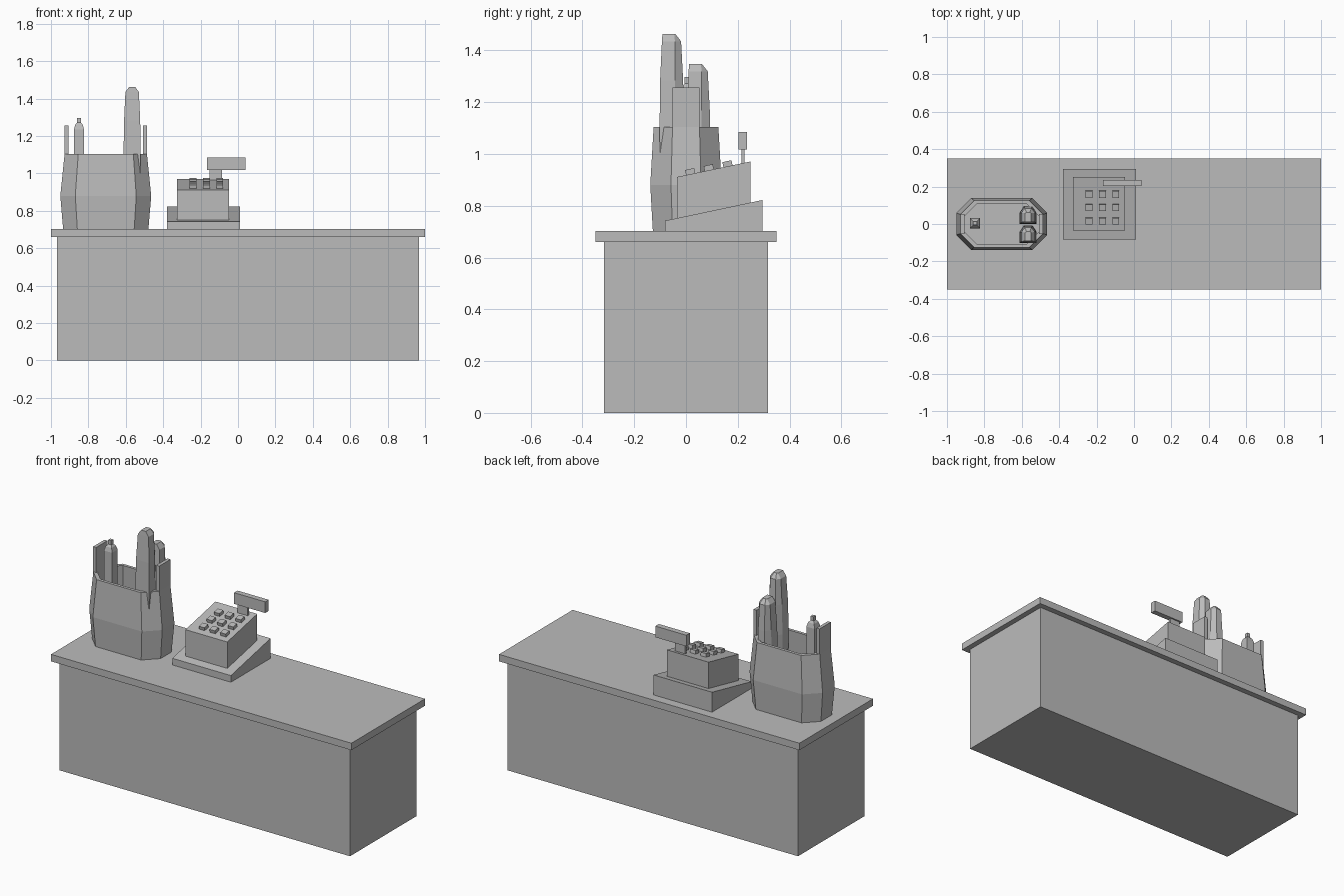
import bpy, bmesh
from math import atan2

old = bpy.data.objects.get("Cube")
if old:
    bpy.data.objects.remove(old, do_unlink=True)

grey = bpy.data.materials.new("plain grey")
grey.use_nodes = True
grey.diffuse_color = (0.5, 0.5, 0.5, 1)
grey.node_tree.nodes["Principled BSDF"].inputs["Base Color"].default_value = (0.5, 0.5, 0.5, 1)


def loft(name, rings):
    """Join equal-sized rings of points into a closed, flat-shaded solid."""
    bm = bmesh.new()
    loops = [[bm.verts.new(p) for p in ring] for ring in rings]
    n = len(loops[0])
    for low, high in zip(loops, loops[1:]):
        for i in range(n):
            j = (i + 1) % n
            bm.faces.new((low[i], low[j], high[j], high[i]))
    bm.faces.new(loops[0][::-1])
    bm.faces.new(loops[-1])
    bmesh.ops.recalc_face_normals(bm, faces=bm.faces)
    mesh = bpy.data.meshes.new(name)
    bm.to_mesh(mesh)
    bm.free()
    mesh.materials.append(grey)
    ob = bpy.data.objects.new(name, mesh)
    bpy.context.collection.objects.link(ob)
    return ob


def rect(x0, x1, y0, y1, z_front, z_back=None):
    z_back = z_front if z_back is None else z_back
    return [(x0, y0, z_front), (x1, y0, z_front), (x1, y1, z_back), (x0, y1, z_back)]


def box(name, x0, x1, y0, y1, z0, z1, z1_back=None):
    return loft(name, [rect(x0, x1, y0, y1, z0), rect(x0, x1, y0, y1, z1, z1_back)])


# Counter
box("counter_body", -0.967, 0.967, -0.316, 0.316, 0, 0.66)
box("counter_top", -1, 1, -0.35, 0.35, 0.66, 0.702)

# Shopping bag: open, with bulging cut-corner walls
BAG_X = -0.707


def bag_ring(hx, hy, cut, z):
    half = [(hx, -hy + cut), (hx, hy - cut), (hx - cut, hy), (-hx + cut, hy)]
    return [(BAG_X + s * x, s * y, z) for s in (1, -1) for x, y in half]


loft("shopping_bag", [
    bag_ring(0.228, 0.128, 0.076, 0.702),
    bag_ring(0.243, 0.138, 0.08, 0.88),
    bag_ring(0.22, 0.125, 0.073, 1.105),
    bag_ring(0.2, 0.107, 0.066, 1.105),
    bag_ring(0.215, 0.118, 0.072, 0.88),
    bag_ring(0.205, 0.11, 0.068, 0.72),
])
for side, s in (("left", 1), ("right", -1)):
    a, b = sorted((BAG_X + s * 0.2, BAG_X + s * 0.22))
    box("bag_handle_" + side, a, b, -0.053, 0.053, 1.09, 1.257)

# Bottle
loft("bottle", [
    rect(-0.85 - r, -0.85 + r, 0.004 - r, 0.004 + r, z)
    for r, z in ((0.027, 0.72), (0.027, 1.235), (0.02, 1.26), (0.01, 1.272), (0.01, 1.297))
])


# Bread loaves: flat-fronted with a chamfered back
def loaf(name, y, top):
    def ring(w, front, mid, back, z):
        pts = [(-w, front), (w, front), (w, mid), (w * 0.5, back), (-w * 0.5, back), (-w, mid)]
        return [(-0.566 + px, y + py, z) for px, py in pts]
    loft(name, [
        ring(0.04, -0.045, 0.005, 0.04, 0.74),
        ring(0.046, -0.049, 0.01, 0.046, top - 0.36),
        ring(0.043, -0.047, 0.01, 0.042, top - 0.18),
        ring(0.036, -0.04, 0.01, 0.034, top - 0.028),
        ring(0.016, -0.038, 0.008, 0.012, top),
    ])


loaf("loaf_tall", -0.053, 1.463)
loaf("loaf_short", 0.05, 1.347)

# Cash register
box("register_base", -0.38, 0.01, -0.082, 0.295, 0.702, 0.742, 0.822)
box("register_body", -0.325, -0.047, -0.035, 0.25, 0.73, 0.911, 0.971)
slope = atan2(0.06, 0.285)
for row, y in enumerate((0.018, 0.09, 0.162)):
    for col, x in enumerate((-0.24, -0.169, -0.098)):
        key = box(f"register_key_{row}_{col}", -0.018, 0.018, -0.018, 0.018, -0.01, 0.02)
        key.location = (x, y, 0.911 + (y + 0.035) * 0.2105)
        key.rotation_euler.x = slope
box("display_post", -0.152, -0.085, 0.214, 0.226, 0.94, 1.03)
box("display_panel", -0.167, 0.04, 0.202, 0.235, 1.018, 1.085)
